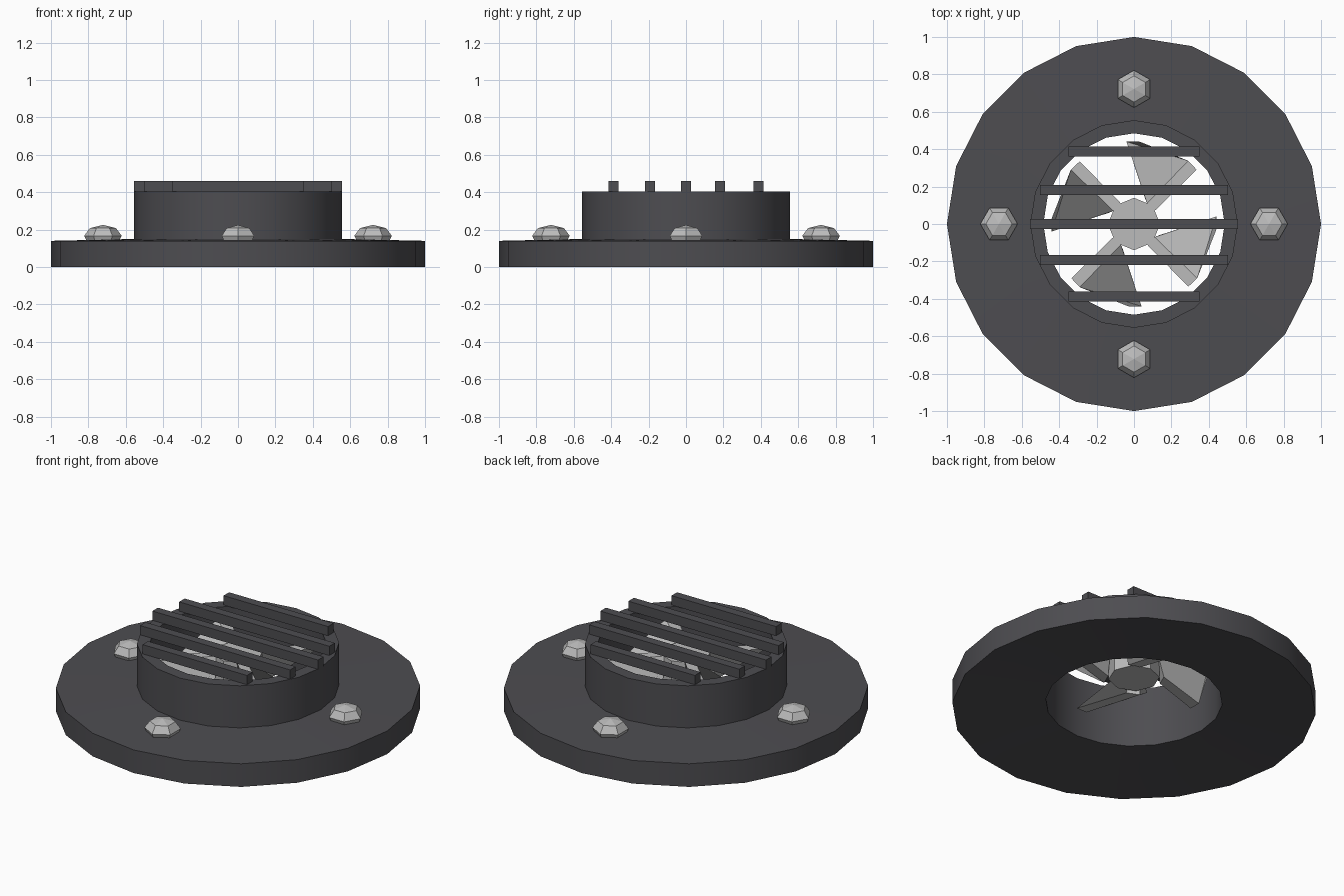
import bpy, bmesh, math
from mathutils import Matrix

if "Cube" in bpy.data.objects:
    bpy.data.objects.remove(bpy.data.objects["Cube"])


def material(name, rgb):
    m = bpy.data.materials.new(name)
    m.diffuse_color = (*rgb, 1)
    m.use_nodes = True
    m.node_tree.nodes["Principled BSDF"].inputs["Base Color"].default_value = m.diffuse_color
    return m


DARK = material("dark_grey_metal", (0.075, 0.074, 0.082))
LIGHT = material("light_grey_metal", (0.5, 0.5, 0.5))


def finish(name, bm, mat):
    bmesh.ops.recalc_face_normals(bm, faces=bm.faces)
    me = bpy.data.meshes.new(name)
    bm.to_mesh(me)
    bm.free()
    me.materials.append(mat)
    ob = bpy.data.objects.new(name, me)
    bpy.context.collection.objects.link(ob)
    return ob


def lathe(name, profile, sides, mat, closed=False, loc=(0, 0, 0), turn=0.0):
    """Revolve (radius, z) points around z; a zero radius makes a pole."""
    bm = bmesh.new()
    rings = []
    for r, z in profile:
        if r == 0:
            rings.append([bm.verts.new((loc[0], loc[1], loc[2] + z))] * sides)
        else:
            rings.append([bm.verts.new((
                loc[0] + r * math.cos(turn + math.tau * i / sides),
                loc[1] + r * math.sin(turn + math.tau * i / sides),
                loc[2] + z)) for i in range(sides)])
    pairs = list(zip(rings, rings[1:]))
    if closed:
        pairs.append((rings[-1], rings[0]))
    for a, b in pairs:
        for i in range(sides):
            j = (i + 1) % sides
            bm.faces.new(dict.fromkeys((a[i], a[j], b[j], b[i])))
    return finish(name, bm, mat)


# Flange with raised collar, slightly dished underside and through bore
body = lathe("flange_and_collar",
             [(0.485, 0.04), (1, 0), (1, 0.14), (0.555, 0.15), (0.555, 0.405), (0.485, 0.405)],
             20, DARK, closed=True)
bpy.context.view_layer.objects.active = body
body.select_set(True)
bpy.ops.object.shade_smooth_by_angle(angle=math.radians(30))

# Grille bars across the collar
for i, (y, half) in enumerate([(-0.388, 0.35), (-0.193, 0.503), (0, 0.555),
                               (0.182, 0.503), (0.388, 0.35)]):
    bm = bmesh.new()
    bmesh.ops.create_cube(bm, size=1, matrix=Matrix.Translation((0, y, 0.4325))
                          @ Matrix.Diagonal((2 * half, 0.053, 0.057, 1)))
    finish(f"grille_bar_{i + 1}", bm, DARK)

# Domed hexagonal bolts, each pointing outward
for i in range(4):
    a = i * math.pi / 2
    lathe(f"bolt_{i + 1}",
          [(0, 0), (0.088, 0), (0.1, 0.025), (0.07, 0.066), (0, 0.083)],
          6, LIGHT, loc=(0.722 * math.cos(a), 0.722 * math.sin(a), 0.142), turn=a)

# Fan hub
TOP, LOW = 0.35, 0.18
lathe("fan_hub", [(0, LOW + 0.01), (0.14, LOW + 0.01), (0.14, TOP), (0, TOP)], 8, LIGHT)

# Twisted fan blades: near-vertical root section, pitched tip section
root = [(0.11, 0.07, TOP), (0.07, 0.11, TOP), (0.06, 0.135, LOW), (0.13, 0.105, LOW)]
tip = [(0.335, 0.29, TOP), (0.29, 0.338, TOP), (-0.04, 0.44, LOW), (0.03, 0.44, LOW)]
for k in range(4):
    bm = bmesh.new()
    r = [bm.verts.new(p) for p in root]
    t = [bm.verts.new(p) for p in tip]
    bm.faces.new(r)
    bm.faces.new(t)
    for i in range(4):
        j = (i + 1) % 4
        bm.faces.new((r[i], r[j], t[j], t[i]))
    bm.transform(Matrix.Rotation(k * math.pi / 2, 4, 'Z'))
    finish(f"fan_blade_{k + 1}", bm, LIGHT)
